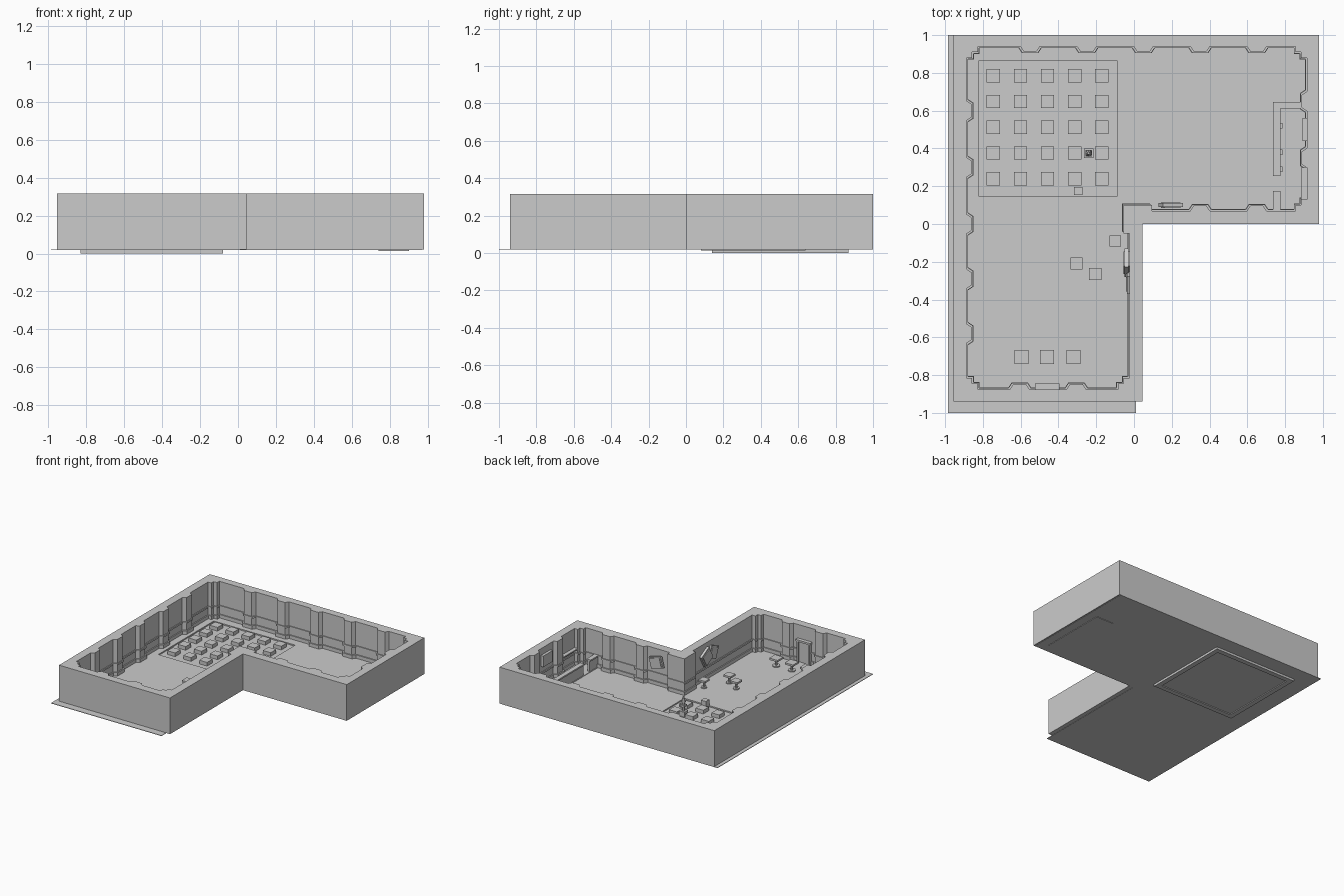
import bpy, bmesh, math
from mathutils import Vector

cube = bpy.data.objects.get("Cube")
if cube:
    bpy.data.objects.remove(cube, do_unlink=True)

stone = bpy.data.materials.new("plain_grey")
stone.use_nodes = True
GREY = (0.6, 0.6, 0.6, 1)
stone.diffuse_color = GREY
stone.node_tree.nodes["Principled BSDF"].inputs["Base Color"].default_value = GREY


def finish(bm, name):
    bmesh.ops.recalc_face_normals(bm, faces=bm.faces)
    mesh = bpy.data.meshes.new(name)
    bm.to_mesh(mesh)
    bm.free()
    mesh.materials.append(stone)
    ob = bpy.data.objects.new(name, mesh)
    bpy.context.collection.objects.link(ob)
    return ob


def slab(name, loops, z0, z1):
    """Extrude an outline, with optional holes, between two heights."""
    bm = bmesh.new()
    edges = []
    for loop in loops:
        vs = [bm.verts.new((x, y, z0)) for x, y in loop]
        edges += [bm.edges.new((vs[i - 1], vs[i])) for i in range(len(vs))]
    bmesh.ops.triangle_fill(bm, edges=edges, use_beauty=True, normal=(0, 0, 1))
    out = bmesh.ops.extrude_face_region(bm, geom=bm.faces[:])
    top = [v for v in out["geom"] if isinstance(v, bmesh.types.BMVert)]
    bmesh.ops.translate(bm, verts=top, vec=(0, 0, z1 - z0))
    return finish(bm, name)


def rect(x0, x1, y0, y1):
    return [(x0, y0), (x1, y0), (x1, y1), (x0, y1)]


def box(name, x0, x1, y0, y1, z0, z1):
    return slab(name, [rect(x0, x1, y0, y1)], z0, z1)


def block(name, x, y, half, z0, z1):
    return box(name, x - half, x + half, y - half, y + half, z0, z1)


def cylinder(name, x, y, r, z0, z1, sides=10, r2=None):
    bm = bmesh.new()
    bmesh.ops.create_cone(bm, cap_ends=True, segments=sides, radius1=r,
                          radius2=r if r2 is None else r2, depth=z1 - z0)
    bmesh.ops.translate(bm, verts=bm.verts, vec=(x, y, (z0 + z1) / 2))
    return finish(bm, name)


# Room outline: inner corners, and pilaster positions along each side
CORNERS = [(-.887, -.875), (-.025, -.875), (-.025, .07), (.915, .07), (.915, .94), (-.887, .94)]
PILASTERS = [(-.605, -.305), (), (.35, .65), (.35, .65),
             (.65, .35, .05, -.25, -.55), (.6, .3, 0, -.29, -.58)]
REENTRANT = 2
STEP, REACH, NOOK = .03, .06, .12


def room_contour(inset=0):
    n = len(CORNERS)
    pts = [Vector(c) for c in CORNERS]
    dirs = [(pts[(i + 1) % n] - pts[i]).normalized() for i in range(n)]
    norms = [Vector((-d.y, d.x)) for d in dirs]
    moved = [p + inset * (norms[i - 1] + norms[i]) for i, p in enumerate(pts)]
    contour = []
    for i in range(n):
        a, b, d, nm = moved[i], moved[(i + 1) % n], dirs[i], norms[i]
        length = (b - a).length
        profile = []
        # start corner
        if i == REENTRANT:
            profile += [(-STEP, STEP), (NOOK, STEP), (NOOK, 0)]
        else:
            profile += [(STEP, STEP), (REACH, STEP), (REACH, 0)]
        # chamfered pilasters
        for c in PILASTERS[i]:
            t = abs(c - (a.x if abs(d.x) > .5 else a.y))
            w = .052 + inset
            profile += [(t - w, 0), (t - w + .018, .027), (t + w - .018, .027), (t + w, 0)]
        # end corner
        if i + 1 == REENTRANT:
            profile += [(length - NOOK, 0), (length - NOOK, STEP)]
        else:
            profile += [(length - REACH, 0), (length - REACH, STEP)]
        contour += [tuple(a + d * t + nm * k) for t, k in profile]
    return contour


def ell(x0, x1, xn, y0, y1, yn):
    return [(x0, y0), (xn, y0), (xn, yn), (x1, yn), (x1, y1), (x0, y1)]


# Walls with skirting and dado rail
slab("walls", [ell(-.955, .98, .045, -.94, 1, 0), room_contour()], .02, .315)
hidden = ell(-.94, .965, .03, -.925, .985, .015)
slab("skirting", [hidden, room_contour(.009)], .021, .05)
slab("dado_rail", [hidden, room_contour(.007)], .108, .122)

# Floor with a sunken square
PIT = (-.83, -.08, .14, .87)


def pit_rect(m):
    return rect(PIT[0] + m, PIT[1] - m, PIT[2] + m, PIT[3] - m)


slab("floor", [ell(-.985, .97, .01, -1, 1, .003), pit_rect(.005)], .018, .022)
slab("pit_rim", [pit_rect(0), pit_rect(.008)], 0, .022)
slab("pit_ledge", [pit_rect(.004), pit_rect(.04)], 0, .012)
slab("pit_floor", [pit_rect(.038)], .007, .012)

# Grid of raised floor tiles
for i in range(5):
    for j in range(5):
        block("floor_tile", -.745 + .1437 * i, .24 + .1362 * j, .035, .009, .042)

# Stepped post and crate beside the tiles
px, py = -.24, .375
block("post_base", px, py, .025, .01, .05)
cylinder("post_shaft", px, py, .012, .05, .12, 8)
block("post_collar", px, py, .018, .085, .1)
cylinder("post_cap", px, py, .018, .12, .165, 8, .006)
block("crate", -.295, .175, .022, .02, .075)

# Small square tables
for x, y, h in [(-.1, -.09, .03), (-.305, -.21, .032), (-.205, -.265, .032),
                (-.595, -.705, .037), (-.46, -.705, .037), (-.32, -.705, .037)]:
    cylinder("table_foot", x, y, h * .8, .02, .03)
    cylinder("table_leg", x, y, .01, .03, .075)
    block("table_top", x, y, h, .075, .09)

# Bar counter, its return and the floor behind it
box("bar_floor", .74, .9, .08, .64, .014, .026)
for y0, y1 in [(.06, .175), (.255, .645)]:
    box("bar_front", .745, .765, y0, y1, .02, .11)
    box("bar_top", .737, .775, y0, y1, .11, .122)
box("bar_return", .76, .885, .618, .64, .02, .11)
box("bar_return_top", .76, .885, .612, .647, .11, .122)
for y in (.29, .38, .52):
    box("bar_bracket", .765, .785, y - .015, y + .015, .02, .1)
box("back_shelf", .885, .93, .12, .3, .15, .16)
box("bar_picture", .893, .93, .44, .56, .17, .26)

# Doorway on the front wall
for x in (-.52, -.415):
    box("door_jamb", x, x + .015, -.885, -.85, .02, .19)
box("door_lintel", -.525, -.395, -.885, -.845, .19, .205)
box("door_leaf", -.51, -.41, -.885, -.86, .02, .19)


# Hung pictures: slightly turned frames with an inner panel
def picture(centre, size, along_x, roll):
    for part, scale, thick in (("picture_frame", 1, .02), ("picture_panel", .8, .03)):
        w, h = size[0] * scale / 2, size[1] * scale / 2
        ob = slab(part, [rect(-w, w, -h, h)], -thick / 2, thick / 2)
        ob.rotation_euler = (math.pi / 2, roll, 0 if along_x else math.pi / 2)
        ob.location = centre


picture((.195, .1, .22), (.11, .09), True, .25)
picture((-.04, -.205, .21), (.11, .11), False, .5)
picture((-.028, -.305, .21), (.1, .1), False, -.4)
